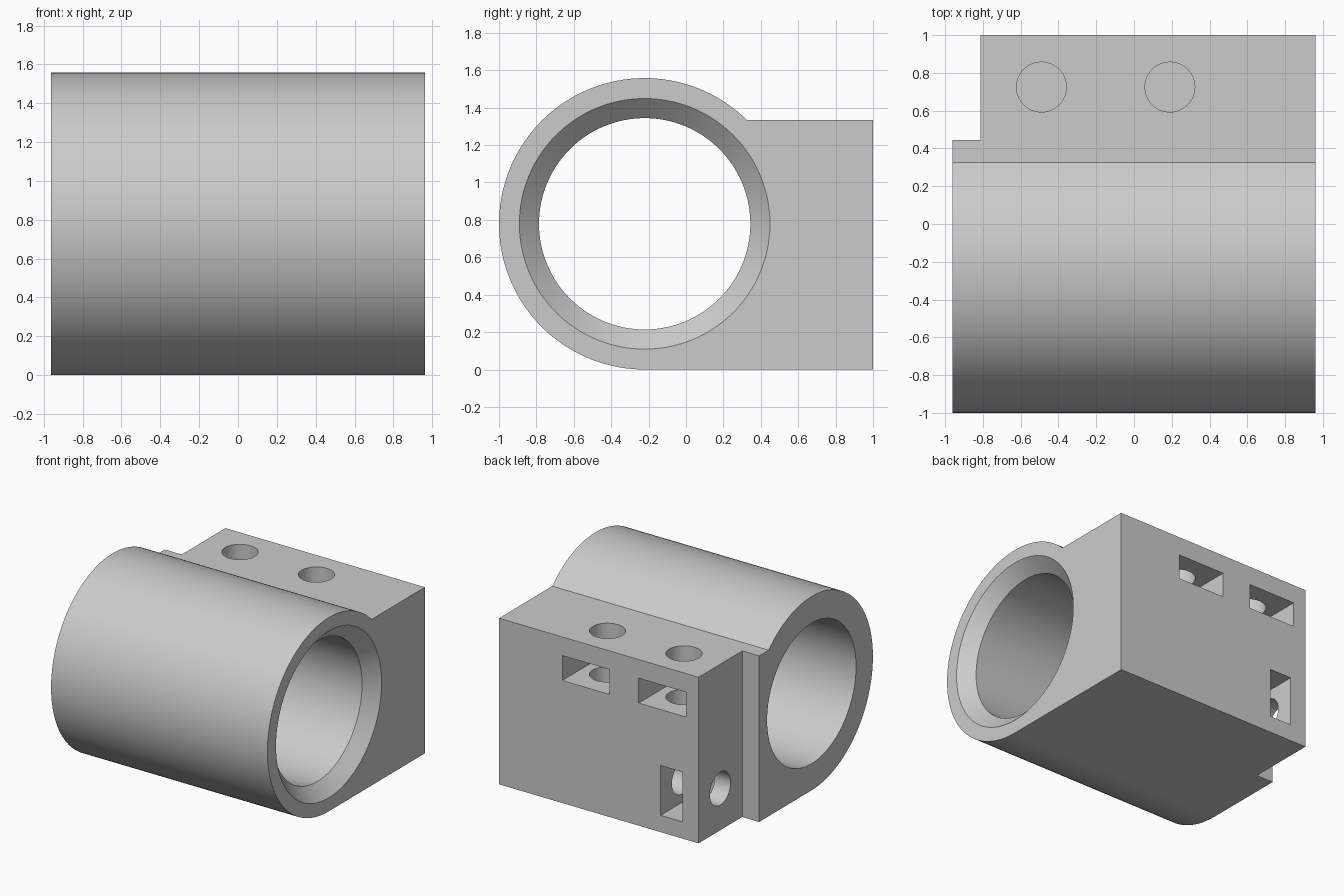
import bpy
import bmesh
from math import asin, cos, pi, radians, sin
from mathutils import Matrix, Vector

if "Cube" in bpy.data.objects:
    bpy.data.objects.remove(bpy.data.objects["Cube"], do_unlink=True)

HALF = 0.962          # half length along x
R = 0.779             # outer tube radius, also axis height
AXIS_Y = -0.221
BLOCK_TOP = 1.335
NOTCH_X, NOTCH_Y = -0.812, 0.445
HOLE_Y, HOLE_R = 0.725, 0.132

grey = bpy.data.materials.new("plain grey")
grey.use_nodes = True
colour = (0.6, 0.6, 0.6, 1)
grey.diffuse_color = colour
grey.node_tree.nodes["Principled BSDF"].inputs["Base Color"].default_value = colour


def make_object(name, bm):
    bmesh.ops.recalc_face_normals(bm, faces=bm.faces)
    mesh = bpy.data.meshes.new(name)
    bm.to_mesh(mesh)
    bm.free()
    mesh.materials.append(grey)
    obj = bpy.data.objects.new(name, mesh)
    bpy.context.collection.objects.link(obj)
    return obj


def box(name, low, high):
    low, high = Vector(low), Vector(high)
    bm = bmesh.new()
    bmesh.ops.create_cube(bm, size=1, matrix=Matrix.Translation((low + high) / 2)
                          @ Matrix.Diagonal((high - low).to_4d()))
    return make_object(name, bm)


def lathe(name, profile, centre, axis, segments):
    """Solid of revolution; profile holds (distance along axis, radius)."""
    turn = Vector((0, 0, 1)).rotation_difference(Vector(axis)).to_matrix()
    bm = bmesh.new()
    rings = [[bm.verts.new(Vector(centre) + turn @ Vector(
        (r * cos(2 * pi * i / segments), r * sin(2 * pi * i / segments), d)))
        for i in range(segments)] for d, r in profile]
    for a, b in zip(rings, rings[1:]):
        for i in range(segments):
            j = (i + 1) % segments
            bm.faces.new((a[i], a[j], b[j], b[i]))
    bm.faces.new(rings[0])
    bm.faces.new(rings[-1])
    return make_object(name, bm)


# Tube and mounting block as one extruded outline
start = asin((BLOCK_TOP - R) / R)
steps = 90
outline = [(AXIS_Y + R * cos(a), R + R * sin(a)) for a in
           (start + (1.5 * pi - start) * i / steps for i in range(steps + 1))]
outline += [(1, 0), (1, BLOCK_TOP)]
bm = bmesh.new()
end = bm.faces.new([bm.verts.new((-HALF, y, z)) for y, z in outline])
grown = bmesh.ops.extrude_face_region(bm, geom=[end], use_keep_orig=True)
bmesh.ops.translate(bm, vec=(2 * HALF, 0, 0),
                    verts=[v for v in grown["geom"] if isinstance(v, bmesh.types.BMVert)])
clamp = make_object("clamp_body", bm)

# Corner notch, and bore with a chamfered mouth on one end
cutters = [
    box("notch_cutter", (-1.2, NOTCH_Y, -0.2), (NOTCH_X, 1.2, 1.6)),
    lathe("bore_cutter", [(-1.1, 0.565), (HALF - 0.1, 0.565), (HALF, 0.67),
                          (HALF + 0.1, 0.775)], (0, AXIS_Y, R), (1, 0, 0), 128),
]

# Vertical bolt holes with nut slots opening at the back
for x in (-0.49, 0.19):
    cutters.append(lathe("bolt_hole_cutter", [(0.6, HOLE_R), (1.5, HOLE_R)],
                         (x, HOLE_Y, 0), (0, 0, 1), 48))
    cutters.append(box("nut_slot_cutter", (x - 0.21, 0.515, 0.985), (x + 0.21, 1.1, 1.185)))

# Sideways bolt hole with its upright nut slot
SIDE_Z = 0.335
cutters.append(lathe("side_hole_cutter", [(-1, HOLE_R), (-0.2, HOLE_R)],
                     (0, HOLE_Y, SIDE_Z), (1, 0, 0), 48))
cutters.append(box("side_slot_cutter", (-0.67, 0.515, SIDE_Z - 0.2),
                   (-0.475, 1.1, SIDE_Z + 0.2)))

# Cut everything out of the body
bpy.ops.object.select_all(action="DESELECT")
bpy.context.view_layer.objects.active = clamp
clamp.select_set(True)
for cutter in cutters:
    cutter.hide_render = True
    cut = clamp.modifiers.new(cutter.name, "BOOLEAN")
    cut.operation = "DIFFERENCE"
    cut.solver = "EXACT"
    cut.object = cutter
    bpy.ops.object.modifier_apply(modifier=cut.name)
for cutter in cutters:
    bpy.data.objects.remove(cutter, do_unlink=True)

bpy.ops.object.shade_smooth_by_angle(angle=radians(25))
